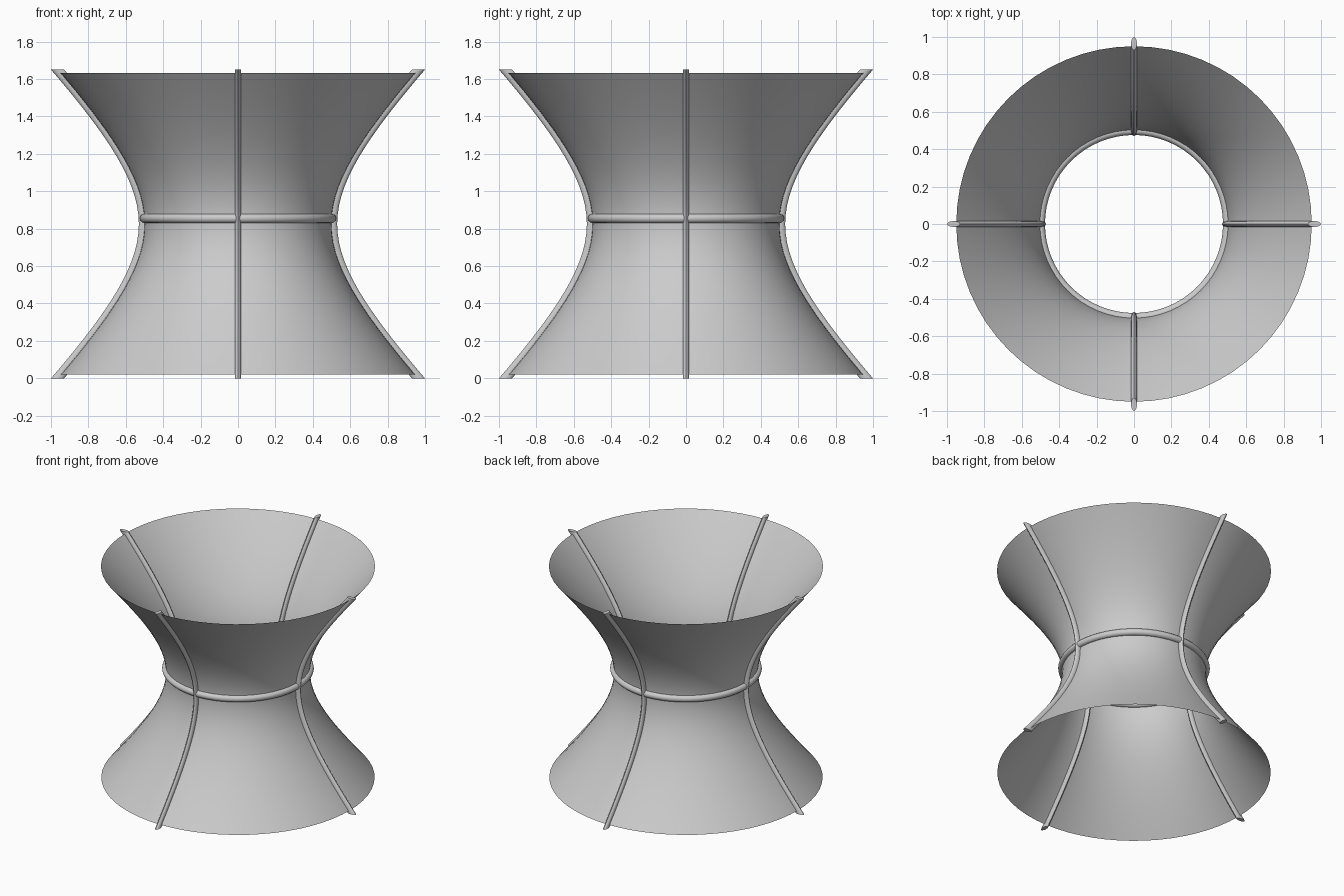
import bpy, bmesh
from math import sin, cos, pi, sqrt

if "Cube" in bpy.data.objects:
    bpy.data.objects.remove(bpy.data.objects["Cube"])

MID = 0.825          # height of the waist
WAIST = 0.5


def radius(z):
    # hyperbolic waist profile
    return sqrt(WAIST ** 2 + (z - MID) ** 2)


def make(name, rings, close_u=False, caps=False):
    """Skin a list of closed point rings into one smooth object."""
    bm = bmesh.new()
    rows = [[bm.verts.new(p) for p in ring] for ring in rings]
    pairs = list(zip(rows, rows[1:])) + ([(rows[-1], rows[0])] if close_u else [])
    for a, b in pairs:
        n = len(a)
        for i in range(n):
            j = (i + 1) % n
            bm.faces.new((a[i], a[j], b[j], b[i]))
    if caps:
        bm.faces.new(rows[0])
        bm.faces.new(rows[-1])
    bmesh.ops.recalc_face_normals(bm, faces=bm.faces)
    me = bpy.data.meshes.new(name)
    bm.to_mesh(me)
    bm.free()
    ob = bpy.data.objects.new(name, me)
    bpy.context.collection.objects.link(ob)
    bpy.context.view_layer.objects.active = ob
    ob.select_set(True)
    bpy.ops.object.shade_smooth_by_angle(angle=0.7)
    ob.select_set(False)
    return ob


def levels(z0, z1, n):
    return [z0 + (z1 - z0) * i / n for i in range(n + 1)]


# thin waisted shell
N = 64
make("shell", [[(radius(z) * cos(2 * pi * i / N), radius(z) * sin(2 * pi * i / N), z)
                for i in range(N)] for z in levels(0.02, 1.633, 32)])

# four ribs following the shell, cut level at both ends
M = 12
for k in range(4):
    ca, sa = cos(k * pi / 2), sin(k * pi / 2)
    rings = []
    for z in levels(0, 1.65, 32):
        half = 0.03 + 0.005 * abs(z - MID) / MID
        ring = []
        for i in range(M):
            t = 2 * pi * i / M
            r, w = radius(z) + half * cos(t), 0.016 * sin(t)
            ring.append((r * ca - w * sa, r * sa + w * ca, z))
        rings.append(ring)
    make("rib_%d" % (k + 1), rings, caps=True)

# hoop around the waist
bpy.ops.mesh.primitive_torus_add(major_radius=0.501, minor_radius=0.025, major_segments=64,
                                 minor_segments=12, location=(0, 0, 0.855))
hoop = bpy.context.object
hoop.name = "waist_hoop"
bpy.ops.object.shade_smooth_by_angle(angle=0.7)
